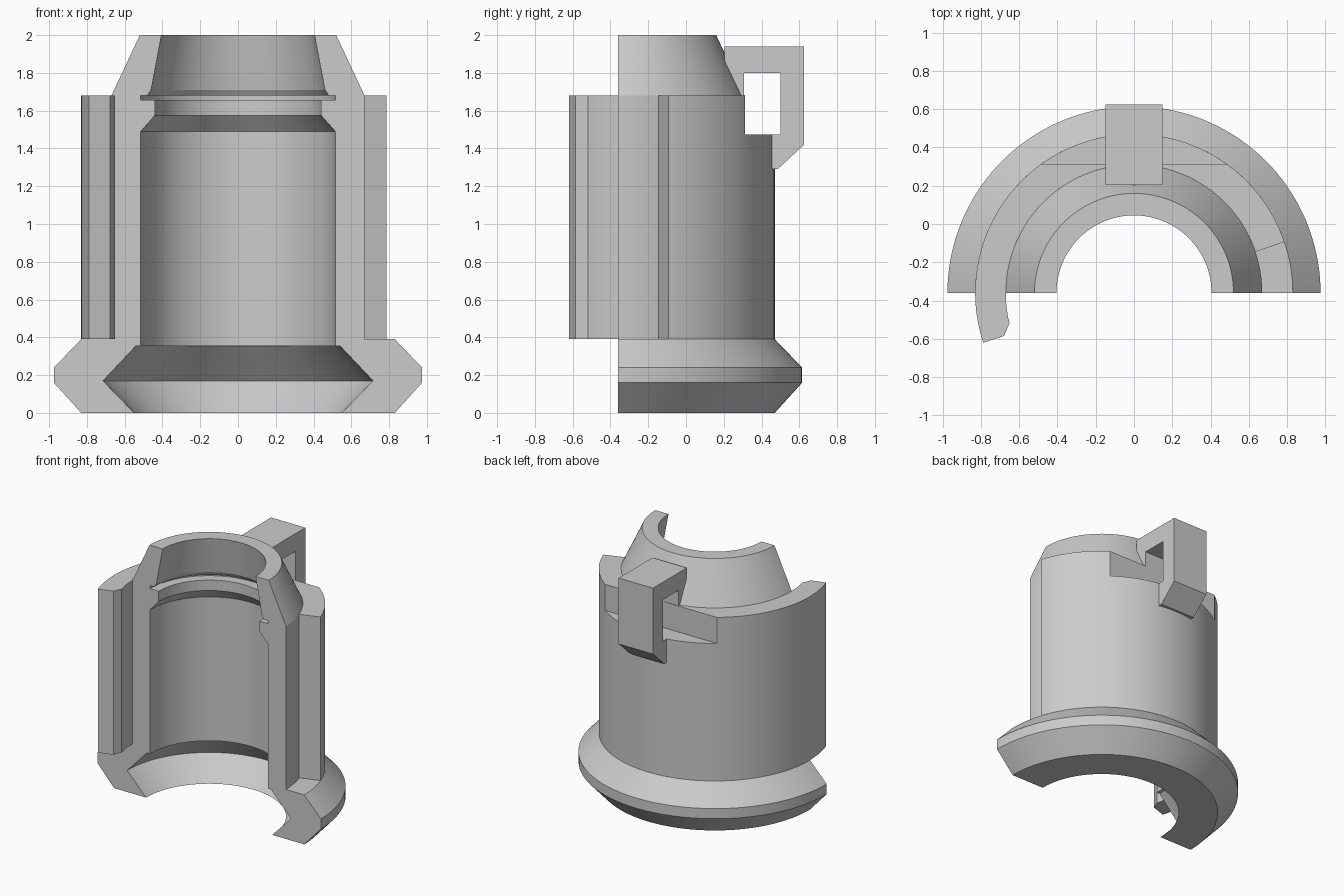
import bpy, bmesh
from math import sin, cos, radians
from mathutils import Vector

if "Cube" in bpy.data.objects:
    bpy.data.objects.remove(bpy.data.objects["Cube"])

AXIS_Y = -0.36   # the shared axis lies on the section plane
STEPS = 72

grey = bpy.data.materials.new("plain grey")
grey.use_nodes = True
grey.diffuse_color = (0.6, 0.6, 0.6, 1)
grey.node_tree.nodes["Principled BSDF"].inputs["Base Color"].default_value = (0.6, 0.6, 0.6, 1)


def polar(r, angle, z=0.0):
    a = radians(angle)
    return Vector((r * cos(a), AXIS_Y + r * sin(a), z))


def finish(name, bm):
    bmesh.ops.recalc_face_normals(bm, faces=bm.faces[:])
    mesh = bpy.data.meshes.new(name)
    bm.to_mesh(mesh)
    bm.free()
    mesh.materials.append(grey)
    obj = bpy.data.objects.new(name, mesh)
    bpy.context.collection.objects.link(obj)
    return obj


def half_revolve(name, profile):
    """Turn a closed (radius, z) profile through half a circle and cap both ends."""
    bm = bmesh.new()
    rings = [[bm.verts.new(polar(r, 180 * i / STEPS, z)) for r, z in profile]
             for i in range(STEPS + 1)]
    n = len(profile)
    for a, b in zip(rings, rings[1:]):
        for j in range(n):
            k = (j + 1) % n
            bm.faces.new((a[j], a[k], b[k], b[j]))
    bm.faces.new(rings[0])
    bm.faces.new(rings[-1])
    return finish(name, bm)


def extrude(name, outline, shift):
    """Sweep a flat outline along a vector into a solid."""
    bm = bmesh.new()
    face = bm.faces.new([bm.verts.new(p) for p in outline])
    moved = bmesh.ops.extrude_face_region(bm, geom=[face], use_keep_orig=True)["geom"]
    verts = [g for g in moved if isinstance(g, bmesh.types.BMVert)]
    bmesh.ops.translate(bm, verts=verts, vec=shift)
    return finish(name, bm)


def smooth(obj):
    bpy.ops.object.select_all(action='DESELECT')
    obj.select_set(True)
    bpy.context.view_layer.objects.active = obj
    bpy.ops.object.shade_smooth_by_angle(angle=radians(20))


# Sectioned inner body: flanged foot, straight wall, tapered neck, grooved bore
body = half_revolve("socket_body", [
    (0.83, 0), (0.975, 0.16), (0.975, 0.24), (0.83, 0.39), (0.67, 0.39),
    (0.67, 1.68), (0.52, 2.0), (0.405, 2.0), (0.46, 1.71), (0.48, 1.68),
    (0.515, 1.68), (0.515, 1.657), (0.44, 1.657), (0.44, 1.575),
    (0.515, 1.49), (0.515, 0.355), (0.54, 0.355), (0.715, 0.17), (0.55, 0)])
smooth(body)

# Outer sleeve, turned around the axis, with one chamfered end
start, end, bevel = 18.7, 198.3, 193.8
outer = [polar(0.83, start + (end - start) * i / STEPS, 0.39) for i in range(STEPS + 1)]
inner = [polar(0.67, bevel + (start - bevel) * i / STEPS, 0.39) for i in range(STEPS + 1)]
sleeve = extrude("outer_sleeve", outer + [polar(0.715, end, 0.39)] + inner, (0, 0, 1.29))

# Flat notch at the back of the sleeve
cutter = extrude("notch_cutter", [(x, y, 1.475) for x, y in
                 ((-0.7, 0.312), (0.7, 0.312), (0.7, 0.7), (-0.7, 0.7))], (0, 0, 0.4))
cutter.hide_render = True
cut = sleeve.modifiers.new("notch", 'BOOLEAN')
cut.operation = 'DIFFERENCE'
cut.solver = 'EXACT'
cut.object = cutter
bpy.context.view_layer.objects.active = sleeve
bpy.ops.object.modifier_apply(modifier=cut.name)
bpy.data.objects.remove(cutter)
smooth(sleeve)

# Latch hook arching from the neck over the notch
hook = [(0.205, 1.94), (0.625, 1.94), (0.625, 1.42), (0.485, 1.29), (0.45, 1.29),
        (0.45, 1.475), (0.5, 1.475), (0.5, 1.8), (0.308, 1.8), (0.308, 1.66),
        (0.24, 1.66), (0.205, 1.8)]
extrude("latch_hook", [(-0.15, y, z) for y, z in hook], (0.3, 0, 0))
